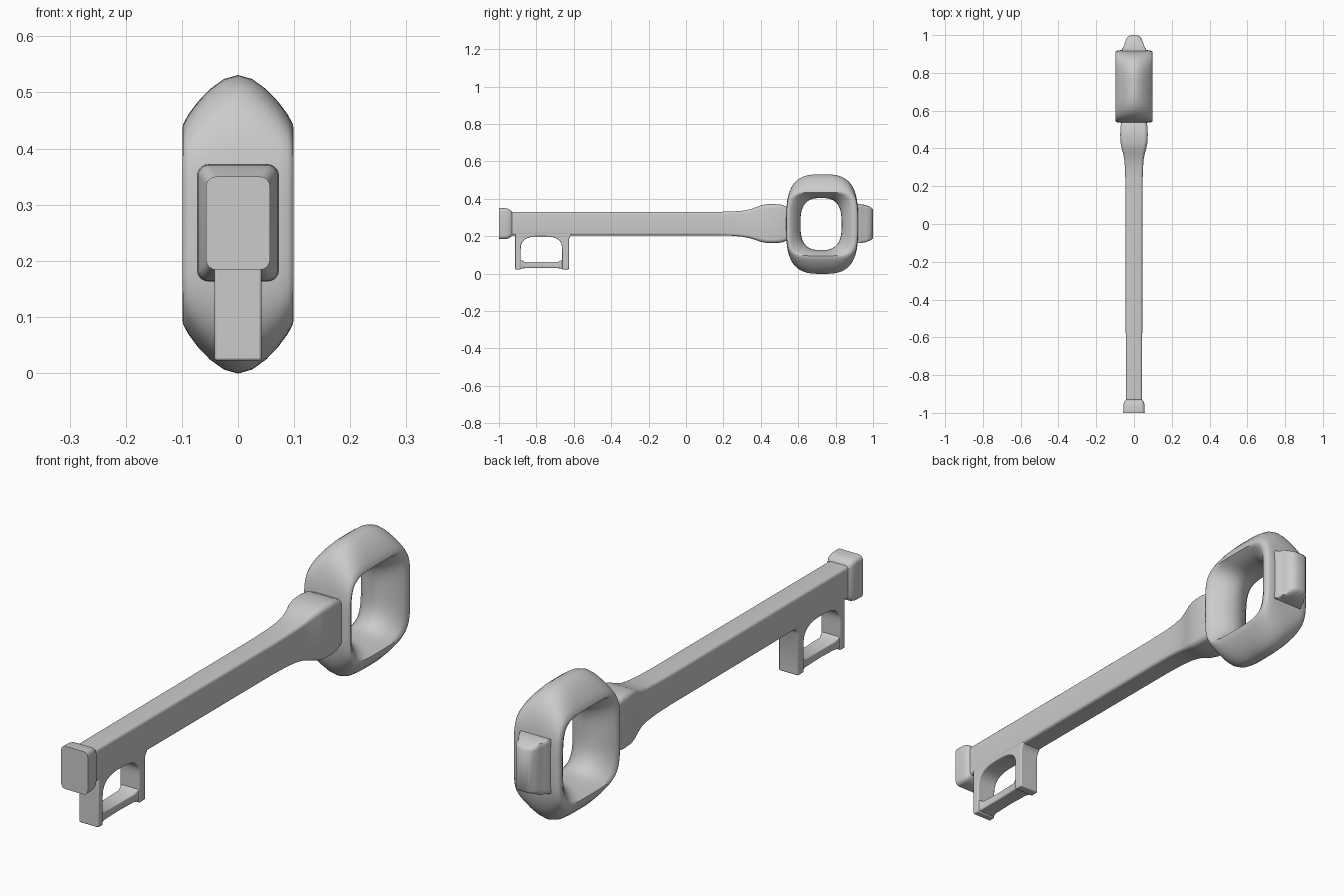
import bpy, bmesh, math
from math import cos, sin, pi, copysign

if "Cube" in bpy.data.objects:
    bpy.data.objects.remove(bpy.data.objects["Cube"])


def finish(name, bm, bevel=0.0, angle=40):
    bmesh.ops.remove_doubles(bm, verts=bm.verts, dist=1e-5)
    bmesh.ops.recalc_face_normals(bm, faces=bm.faces)
    me = bpy.data.meshes.new(name)
    bm.to_mesh(me)
    bm.free()
    ob = bpy.data.objects.new(name, me)
    bpy.context.collection.objects.link(ob)
    if bevel:
        mod = ob.modifiers.new("soft_edges", 'BEVEL')
        mod.width, mod.segments = bevel, 3
        mod.limit_method, mod.angle_limit = 'ANGLE', math.radians(40)
    bpy.ops.object.select_all(action='DESELECT')
    bpy.context.view_layer.objects.active = ob
    ob.select_set(True)
    bpy.ops.object.shade_smooth_by_angle(angle=math.radians(angle))
    return ob


def superellipse(a, b, n, count):
    pts = []
    for i in range(count):
        t = 2 * pi * i / count
        c, s = cos(t), sin(t)
        pts.append((a * copysign(abs(c) ** (2 / n), c), b * copysign(abs(s) ** (2 / n), s)))
    return pts


def rounded_rect(a, b, r, seg=5):
    pts = []
    for k, (sx, sz) in enumerate(((1, 1), (-1, 1), (-1, -1), (1, -1))):
        for i in range(seg + 1):
            t = pi / 2 * (k + i / seg)
            pts.append((sx * (a - r) + r * cos(t), sz * (b - r) + r * sin(t)))
    return pts


def loft(name, loops, closed=False, angle=40):
    bm = bmesh.new()
    rings = [[bm.verts.new(p) for p in lp] for lp in loops]
    m = len(rings[0])
    for k in range(len(rings) if closed else len(rings) - 1):
        a, b = rings[k], rings[(k + 1) % len(rings)]
        for i in range(m):
            bm.faces.new((a[i], a[(i + 1) % m], b[(i + 1) % m], b[i]))
    if not closed:
        bm.faces.new(rings[0])
        bm.faces.new(rings[-1])
    return finish(name, bm, angle=angle)


def bar(name, stations):
    # stations along y: y, half width, bottom z, top z, corner radius
    loops = []
    for y, hx, z0, z1, r in stations:
        zc, hz = (z0 + z1) / 2, (z1 - z0) / 2
        loops.append([(x, y, zc + z) for x, z in rounded_rect(hx, hz, r)])
    return loft(name, loops)


# Long shaft flaring into the collar
bar("shaft", [
    (-.95, .043, .205, .330, .012), (.15, .045, .205, .330, .012),
    (.24, .046, .203, .332, .012), (.30, .048, .198, .336, .013),
    (.34, .051, .190, .343, .015), (.375, .058, .179, .355, .017),
    (.40, .065, .170, .365, .019), (.43, .071, .164, .371, .020),
    (.47, .073, .163, .372, .020), (.51, .072, .166, .369, .020),
    (.535, .068, .175, .358, .020), (.56, .064, .185, .350, .020)])

# End cap at the tip
bar("tip_cap", [
    (-1, .057, .184, .350, .018), (-.965, .056, .184, .350, .018),
    (-.948, .054, .189, .346, .018), (-.938, .050, .195, .340, .017),
    (-.930, .043, .205, .330, .012)])

# Bow ring: rounded outside, convex flared inside
CY, CZ = .728, .265
half = [  # x, half y, half z, exponent; outside then inside
    (0, .193, .266, 3.1), (.025, .193, .259, 3.15), (.05, .193, .241, 3.3),
    (.072, .192, .218, 3.6), (.089, .190, .195, 4.0), (.098, .185, .178, 4.4),
    (.099, .174, .170, 4.4), (.090, .158, .165, 4.2), (.070, .138, .154, 3.6),
    (.045, .121, .145, 3.1), (.020, .112, .140, 2.9), (0, .110, .139, 2.8)]
profile = half + [(-x, a, b, n) for x, a, b, n in half[-2:0:-1]]
loft("bow_ring", [[(x, CY + (-.006 if a < .18 else 0) + u, CZ + v)
                   for u, v in superellipse(a, b, n, 96)]
                  for x, a, b, n in profile], closed=True, angle=60)

# Rounded lug on the back of the bow
side = [(.066, .89), (.064, .925), (.055, .94), (.048, .96), (.040, .982), (.026, .996), (.010, 1.0)]
outline = side + [(-x, y) for x, y in reversed(side)]
levels = [(.163, .93), (.168, .96), (.180, .99), (.19, 1), (.345, 1), (.355, .99), (.367, .96), (.372, .93)]
loft("back_lug", [[(x, min(y, ymax) if ymax < 1 else y, z) for x, y in outline]
                  for z, ymax in levels], angle=50)

# Bit: arched frame hanging below the shaft
ya, yb, ia, ib = -.913, -.626, -.884, -.662
mid, w = (ia + ib) / 2, (ib - ia) / 2
arch = [(mid - w * copysign(abs(cos(t)) ** .7, cos(t)), .125 + .075 * sin(t) ** .7)
        for t in [pi * i / 20 for i in range(1, 20)]]
frame = [(ya, .022), (ia, .022), (ia, .125)] + arch + [(ib, .125), (ib, .022), (yb, .022),
         (yb, .185), (yb + .006, .198), (yb + .016, .207), (yb, .225), (ya, .225)]
bm = bmesh.new()
face = bm.faces.new([bm.verts.new((-.042, y, z)) for y, z in frame])
ext = bmesh.ops.extrude_face_region(bm, geom=[face])
bmesh.ops.translate(bm, vec=(.084, 0, 0), verts=[v for v in ext["geom"] if isinstance(v, bmesh.types.BMVert)])
finish("bit_frame", bm, bevel=.005)

# Bit crossbar, narrowing between the legs
bar("bit_crossbar", [
    (ia - .01, .039, .027, .078, .006), (ia + .004, .037, .027, .072, .006),
    (ia + .02, .033, .029, .063, .006), (mid, .031, .030, .062, .006),
    (ib - .02, .033, .029, .063, .006), (ib - .004, .037, .027, .072, .006),
    (ib + .01, .039, .027, .078, .006)])
